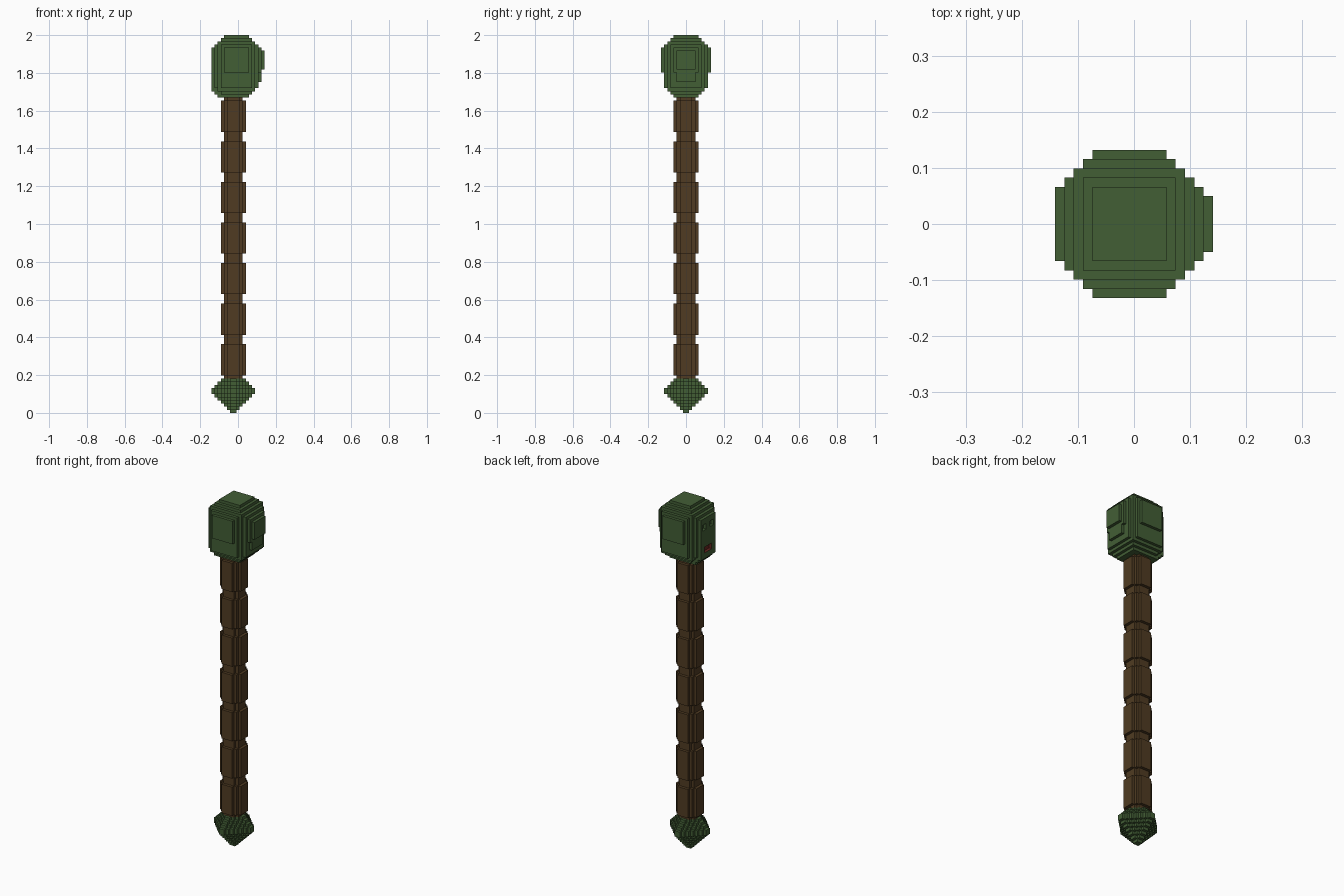
import bpy, bmesh, math

if "Cube" in bpy.data.objects:
    bpy.data.objects.remove(bpy.data.objects["Cube"], do_unlink=True)

V = 2 / 121            # size of one block
HEAD_X, POLE_X = 8, 7  # centre columns of the head and of the shaft


def material(name, rgb):
    m = bpy.data.materials.new(name)
    m.use_nodes = True
    m.diffuse_color = (*rgb, 1)
    m.node_tree.nodes["Principled BSDF"].inputs["Base Color"].default_value = (*rgb, 1)
    return m


GREEN = material("leaf green", (0.055, 0.112, 0.036))
BROWN = material("bark brown", (0.080, 0.044, 0.016))
RED = material("dark red", (0.13, 0.018, 0.014))


def ring(i, centre):
    """Distance of a block from a centre plane, counted 1, 2, 3..."""
    return int(abs(i + 0.5 - centre) + 0.5)


def build(name, rows, inside, mats, pick=lambda c: 0):
    """Skin every exposed side of the blocks for which inside(x, y, z) is true."""
    cells = {(x, y, z) for z in rows for x in range(17) for y in range(-8, 8)
             if inside(x, y, z)}
    bm = bmesh.new()
    verts = {}

    def vert(p):
        if p not in verts:
            verts[p] = bm.verts.new(((p[0] - 8.5) * V, p[1] * V, p[2] * V))
        return verts[p]

    for c in sorted(cells):
        for axis in range(3):
            for side in (0, 1):
                n = list(c)
                n[axis] += 2 * side - 1
                if tuple(n) in cells:
                    continue
                u, w = (axis + 1) % 3, (axis + 2) % 3
                corners = []
                for du, dw in ((0, 0), (1, 0), (1, 1), (0, 1)):
                    p = list(c)
                    p[axis] += side
                    p[u] += du
                    p[w] += dw
                    corners.append(vert(tuple(p)))
                if not side:
                    corners.reverse()
                f = bm.faces.new(corners)
                f.material_index = pick(tuple(n))
    # Merge neighbouring flat sides into large clean faces
    bmesh.ops.dissolve_limit(bm, angle_limit=math.radians(1), verts=bm.verts[:],
                             edges=bm.edges[:], delimit={'MATERIAL'})
    mesh = bpy.data.meshes.new(name)
    bm.to_mesh(mesh)
    bm.free()
    for m in mats:
        mesh.materials.append(m)
    ob = bpy.data.objects.new(name, mesh)
    bpy.context.collection.objects.link(ob)
    return ob


# Pointed foot: a stepped octahedron
def foot(x, y, z):
    h = z + 1 if z < 7 else 14 - z
    return ring(x, POLE_X) + ring(y, 0) <= h + 1


build("pointed_foot", range(0, 11), foot, [GREEN])


# Segmented shaft: bevelled square section, pinched between segments
def shaft(x, y, z):
    a, b = ring(x, POLE_X), ring(y, 0)
    if (z - 9) % 13 >= 3:
        return max(a, b) <= 4 and a + b <= 6
    return max(a, b) <= 3 and a + b <= 5


build("segmented_shaft", range(10, 102), shaft, [BROWN])


# Head: bevelled block with a jaw on one side and a raised nape on the other
def is_mouth(x, y, z):
    return x == 0 and ring(y, 0) <= 2 and z in (105, 106)


def is_eye(x, y, z):
    return x == 0 and ring(y, 0) in (2, 3) and z in (113, 114)


def head(x, y, z):
    a, b = ring(x, HEAD_X), ring(y, 0)
    if is_mouth(x, y, z) or is_eye(x, y, z):
        return False
    if x == 16:
        return b <= 3 and 110 <= z <= 115
    if z >= 109:
        h = min(8, 124 - z)
    else:
        h = min(7, z - 97)
    if max(a, b) <= h and a + b <= 12:
        return True
    if z < 109 and x < HEAD_X:
        return b <= 4 and a <= min(8, z - 95)
    return 106 <= z < 109 and b <= 3


build("head", range(101, 121), head, [GREEN, RED],
      lambda c: 1 if is_mouth(*c) else 0)
